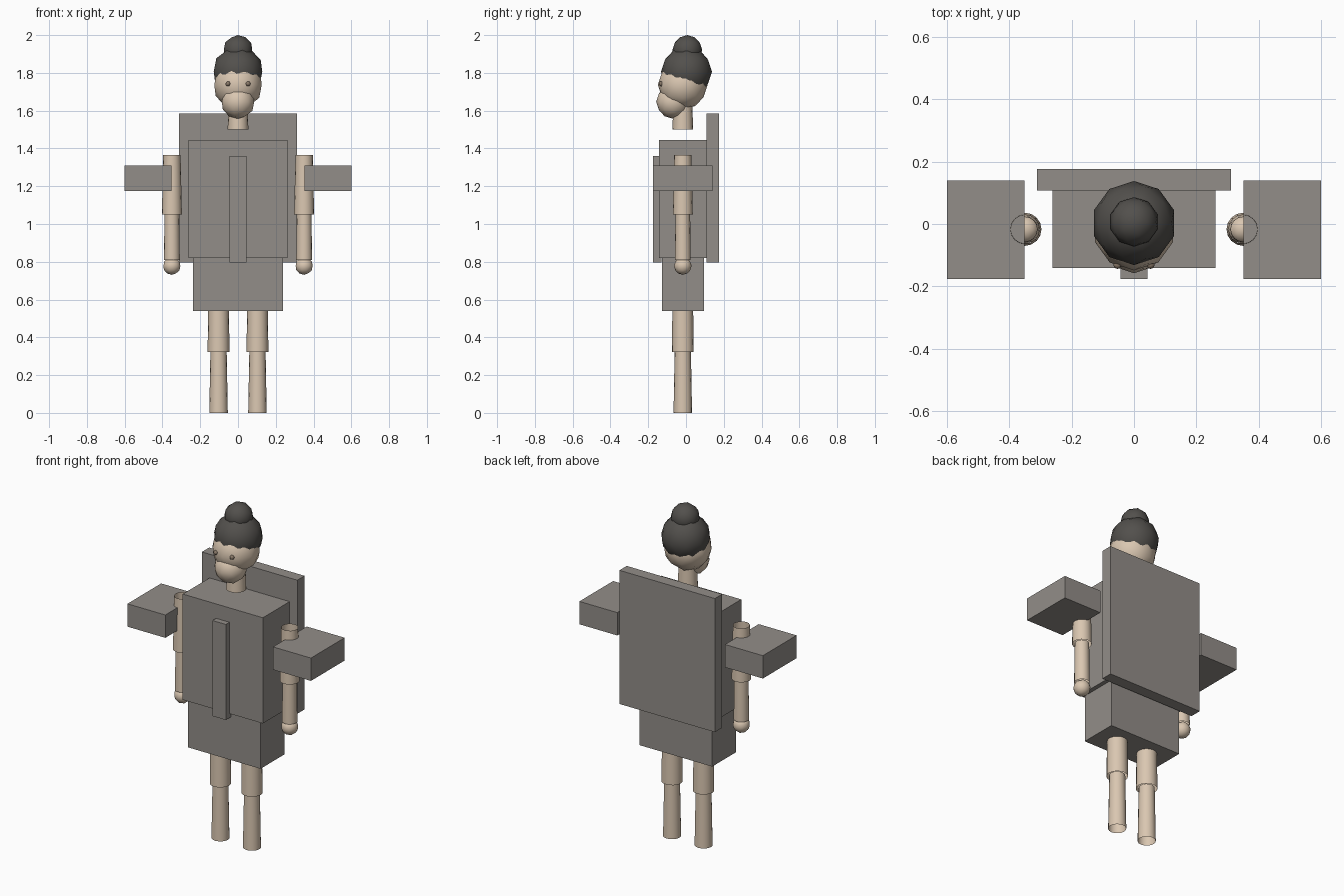
import bpy
import bmesh
from mathutils import Matrix, Vector

default = bpy.data.objects.get("Cube")
if default:
    bpy.data.objects.remove(default, do_unlink=True)


def material(name, color):
    mat = bpy.data.materials.new(name)
    mat.use_nodes = True
    mat.diffuse_color = (*color, 1)
    mat.node_tree.nodes["Principled BSDF"].inputs["Base Color"].default_value = (*color, 1)
    return mat


cloth = material("grey cloth", (0.29, 0.27, 0.25))
skin = material("beige skin", (0.70, 0.57, 0.44))
hair_mat = material("dark hair", (0.085, 0.08, 0.073))
eye_mat = material("brown eyes", (0.25, 0.19, 0.14))


def finish(bm, name, mat, smooth=False):
    mesh = bpy.data.meshes.new(name)
    bm.to_mesh(mesh)
    bm.free()
    mesh.materials.append(mat)
    obj = bpy.data.objects.new(name, mesh)
    bpy.context.collection.objects.link(obj)
    if smooth:
        bpy.ops.object.select_all(action="DESELECT")
        obj.select_set(True)
        bpy.context.view_layer.objects.active = obj
        bpy.ops.object.shade_smooth_by_angle()
    return obj


def box(name, low, high, mat=cloth):
    low, high = Vector(low), Vector(high)
    bm = bmesh.new()
    place = Matrix.Translation((low + high) / 2) @ Matrix.Diagonal((*(high - low), 1))
    bmesh.ops.create_cube(bm, size=1, matrix=place)
    return finish(bm, name, mat)


def tube(name, x, bottom, top, r_bottom, r_top):
    """Open-ended tapered limb segment."""
    bm = bmesh.new()
    bmesh.ops.create_cone(bm, cap_ends=False, segments=16, radius1=r_bottom, radius2=r_top,
                          depth=top - bottom,
                          matrix=Matrix.Translation((x, LIMB_Y, (bottom + top) / 2)))
    return finish(bm, name, skin, True)


def ball(name, center, radius, mat, detail=2):
    bm = bmesh.new()
    bmesh.ops.create_icosphere(bm, subdivisions=detail, radius=radius,
                               matrix=Matrix.Translation(center))
    return finish(bm, name, mat, True)


LIMB_Y = -0.017

# Clothing
box("robe_torso", (-0.262, -0.142, 0.82), (0.262, 0.108, 1.445))
box("robe_skirt", (-0.237, -0.128, 0.54), (0.237, 0.094, 0.82))
box("back_panel", (-0.312, 0.108, 0.795), (0.312, 0.176, 1.585))
box("front_strip", (-0.044, -0.176, 0.795), (0.044, -0.13, 1.36))

# Head and hair
tube("neck", 0, 1.5, 1.64, 0.055, 0.05)
ball("head", (0, -0.017, 1.737), 0.132, skin)
ball("jaw", (0, -0.068, 1.647), 0.09, skin)
ball("hair", (0, 0.003, 1.806), 0.135, hair_mat)
ball("hair_bun", (0, 0.007, 1.921), 0.079, hair_mat)

# Paired parts
for side, s in (("left", 1), ("right", -1)):
    ball(side + "_eye", (s * 0.053, -0.131, 1.742), 0.013, eye_mat)
    box(side + "_sleeve", (min(s * 0.352, s * 0.6), -0.176, 1.175),
        (max(s * 0.352, s * 0.6), 0.139, 1.31))
    tube(side + "_upper_arm", s * 0.35, 1.05, 1.365, 0.053, 0.046)
    tube(side + "_forearm", s * 0.35, 0.81, 1.055, 0.042, 0.039)
    ball(side + "_hand", (s * 0.35, LIMB_Y, 0.778), 0.047, skin)
    tube(side + "_thigh", s * 0.103, 0.323, 0.545, 0.058, 0.055)
    tube(side + "_shin", s * 0.103, 0, 0.33, 0.049, 0.043)
